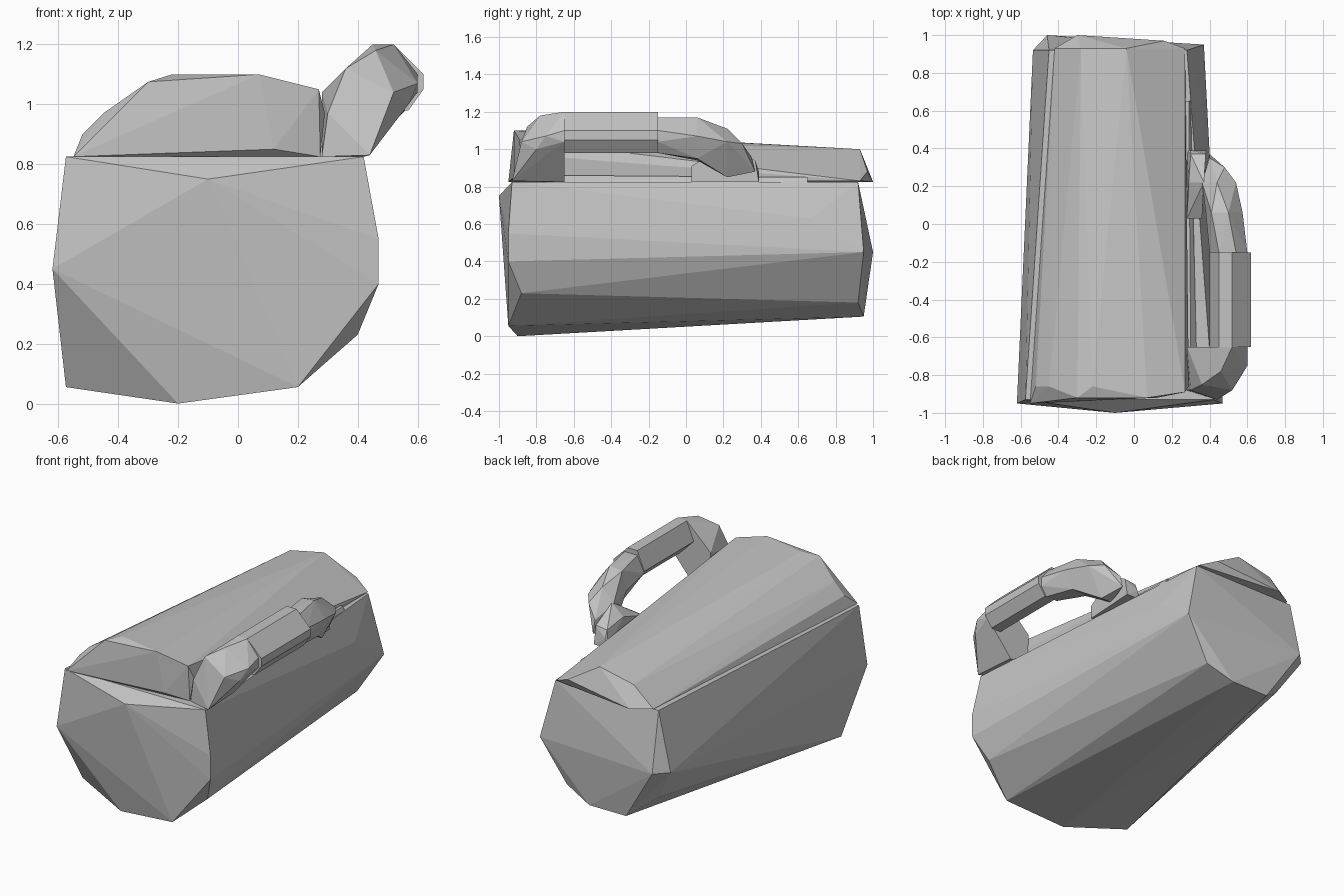
import bpy
import bmesh

# Remove only the default cube
default_cube = bpy.data.objects.get("Cube")
if default_cube:
    bpy.data.objects.remove(default_cube, do_unlink=True)

# Single grey material
grey = bpy.data.materials.new("plain_grey")
grey.use_nodes = True
grey_colour = (0.55, 0.55, 0.55, 1.0)
grey.diffuse_color = grey_colour
grey.node_tree.nodes["Principled BSDF"].inputs["Base Color"].default_value = grey_colour


def section(y, *outline):
    """Place an (x, z) outline on the plane y, all in hundredths of a unit."""
    return [(x, y, z) for x, z in outline]


def faceted_shell(name, points):
    """Wrap the points, given in hundredths, in a flat shaded convex shell."""
    bm = bmesh.new()
    for x, y, z in points:
        bm.verts.new((x / 100, y / 100, z / 100))
    result = bmesh.ops.convex_hull(bm, input=bm.verts[:])
    leftover = set(result["geom_interior"]) | set(result["geom_unused"])
    loose = [item for item in leftover if isinstance(item, bmesh.types.BMVert)]
    bmesh.ops.delete(bm, geom=loose, context="VERTS")
    bmesh.ops.recalc_face_normals(bm, faces=bm.faces[:])
    mesh = bpy.data.meshes.new(name)
    bm.to_mesh(mesh)
    bm.free()
    mesh.materials.append(grey)
    shell = bpy.data.objects.new(name, mesh)
    bpy.context.collection.objects.link(shell)
    return shell


# Main body: faceted drum with a flat top, tapering to the back
body_front = section(-95, (-62, 45), (47, 40), (47, 55), (20, 5.5))
body_front += section(-93, (-57.5, 82.5), (42, 82.5))
body_front += [(-57.5, -75, 5.5), (-20, -90, 0), (40, -88, 23), (-10, -100, 75)]
body_back = section(95, (-24, 10.5), (2, 10.5), (37, 45))
body_back += section(92, (20, 18), (-53.5, 45), (-45, 82.5), (28, 82.5))
body_back += [(-40, 85, 23), (-46, 100, 45), (36, 67, 63)]
faceted_shell("body", body_front + body_back)

# Upper cover: shallow vault that drops towards the back
cover_front = section(-92, (-30, 107.5), (7, 110), (12, 85))
cover_front += section(-86, (-52, 90), (-45, 97), (-22, 110), (29, 97))
cover_front += [(-55, -95, 82.5), (27.5, -88, 82.5), (27, -89, 105)]
cover_back = section(93, (-42, 83), (-4, 100), (27, 83), (-28, 95))
cover_back += [(-30, 100, 82.5), (16, 97, 88)]
faceted_shell("cover", cover_front + cover_back)

# Handle front post: leans outward from the body top
post_inner = section(-65, (28, 82.5), (42, 82.5), (28, 104), (45, 120), (52, 120),
                     (60, 110), (60, 104))
post_outer = section(-88, (28, 82.5), (30, 97), (52, 104))
post_outer += [(44, -93, 83), (57, -80, 100), (60, -75, 107),
               (36, -85, 112), (46, -78, 118)]
faceted_shell("handle_front_post", post_inner + post_outer)

# Handle grip: straight slanted bar
grip_outline = [(45, 120), (52, 120), (62, 110), (62, 105), (57, 98), (50, 98), (40, 108)]
faceted_shell("handle_grip", section(-65, *grip_outline) + section(-15, *grip_outline))

# Handle bend: curves down and in towards the body
bend_start = section(-15, (45, 117), (54, 117), (60, 110), (60, 104), (56, 98), (48, 98), (40, 107))
bend_middle = section(6, (41, 116), (50, 117), (57.5, 107), (53, 95), (43, 94), (38, 104))
bend_end = section(22, (36, 102), (44, 111), (54, 104), (44, 85), (36, 85))
bend_end += [(48, 30, 103), (40, 35, 96), (40, 37, 88)]
faceted_shell("handle_bend_upper", bend_start + bend_middle)
faceted_shell("handle_bend_lower", bend_middle + bend_end)

# Handle back foot: joins the bend to the body top
foot = section(3, (28, 82.5), (36, 82.5), (28, 90), (36, 91))
foot += section(22, (29, 96), (37, 103))
foot += section(37, (30, 93), (38, 94))
foot += section(39, (28, 82.5), (38, 82.5), (30, 88))
faceted_shell("handle_back_foot", foot)

# Mounting rail: low strip along the cover under the handle
rail = section(-65, (27, 82.5), (33, 82.5), (27, 86), (30, 86))
rail += section(65, (27, 82.5), (30, 82.5), (27, 85), (29, 85))
faceted_shell("mounting_rail", rail)
